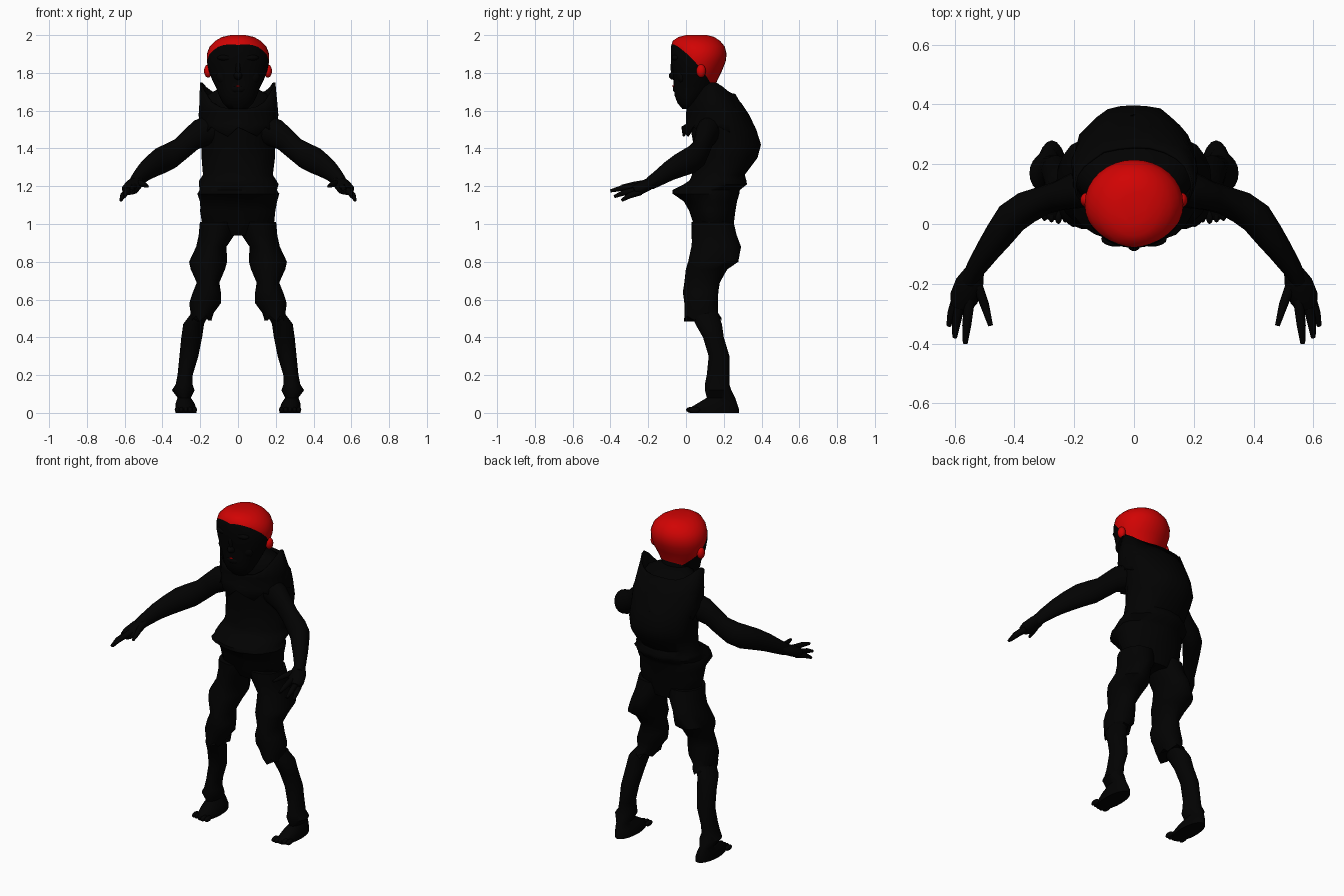
import bpy, bmesh, math, random
from mathutils import Vector

random.seed(4)
cube = bpy.data.objects.get("Cube")
if cube:
    bpy.data.objects.remove(cube, do_unlink=True)

UNIT = 0.01  # part sizes are given in hundredths
parts = []


def material(name, rgb):
    mat = bpy.data.materials.new(name)
    mat.use_nodes = True
    mat.diffuse_color = (*rgb, 1)
    shader = mat.node_tree.nodes["Principled BSDF"]
    shader.inputs["Base Color"].default_value = (*rgb, 1)
    shader.inputs["Roughness"].default_value = 0.9
    return mat


black = material("charcoal black", (0.0005, 0.0005, 0.0005))
red = material("cap red", (0.64, 0.001, 0.001))


def finish(name, bm, mats, mirror=False):
    """Turn a bmesh into a named object, optionally mirrored across x."""
    bmesh.ops.recalc_face_normals(bm, faces=bm.faces[:])
    mesh = bpy.data.meshes.new(name)
    bm.to_mesh(mesh)
    bm.free()
    obj = bpy.data.objects.new(name, mesh)
    bpy.context.collection.objects.link(obj)
    for mat in mats:
        mesh.materials.append(mat)
    if mirror:
        obj.modifiers.new("Mirror", "MIRROR")
    parts.append(obj)
    return obj


def bridge(bm, loops, capped=True):
    """Skin a list of vertex loops."""
    count = len(loops[0])
    for low, high in zip(loops, loops[1:]):
        for k in range(count):
            n = (k + 1) % count
            bm.faces.new((low[k], low[n], high[n], high[k]))
    if capped:
        bm.faces.new(loops[0][::-1])
        bm.faces.new(loops[-1])


def loft(rings, sides=24, rough=0.0, jag=0.0, capped=True, rim=None):
    """Stack horizontal ovals, each given as z, x range and y range."""
    bm = bmesh.new()
    loops = []
    for i, (z, x0, x1, y0, y1) in enumerate(rings):
        loop = []
        for k in range(sides):
            a = math.tau * k / sides
            c, s = math.cos(a), math.sin(a)
            wobble = 1 + random.uniform(-rough, rough)
            height = z
            if rim and i == len(rings) - 1:
                height = rim(c, s)
            if i == 0:
                height -= jag * (k % 3 - 1)
            loop.append(bm.verts.new(Vector((
                (x0 + x1) / 2 + c * wobble * (x1 - x0) / 2,
                (y0 + y1) / 2 + s * wobble * (y1 - y0) / 2,
                height)) * UNIT))
        loops.append(loop)
    bridge(bm, loops, capped)
    return bm


def wide(rows):
    """Rings centred on x, given as z, half width and y range."""
    return [(z, -w, w, y0, y1) for z, w, y0, y1 in rows]


def limb(name, path, sides=14, flat=1.0):
    """Tube along points that each carry a radius, mirrored."""
    bm = bmesh.new()
    points = [Vector(p[:3]) for p in path]
    loops = []
    for i, p in enumerate(points):
        along = points[min(i + 1, len(points) - 1)] - points[max(i - 1, 0)]
        side = along.cross(Vector((0, 0, 1))).normalized()
        up = side.cross(along).normalized()
        r = path[i][3]
        angles = [math.tau * k / sides for k in range(sides)]
        loops.append([bm.verts.new((p + r * (side * math.cos(a) + up * flat * math.sin(a))) * UNIT)
                      for a in angles])
    bridge(bm, loops)
    return finish(name, bm, [black], mirror=True)


def blob(name, centre, size, mat, mirror=False):
    bm = bmesh.new()
    bmesh.ops.create_uvsphere(bm, u_segments=16, v_segments=10, radius=1)
    for v in bm.verts:
        v.co = Vector([(c + s * t) * UNIT for c, s, t in zip(centre, size, v.co)])
    return finish(name, bm, [mat], mirror)


# Head, cut along slanted cap lines so the cap has a crisp edge
bm = loft(wide([
    (161, 5, -2, 4), (164, 8, -4.5, 7), (168, 10, -6, 11), (172, 11.5, -6.5, 15.5),
    (176, 13.5, -6.5, 16.5), (181, 15.5, -7, 19), (186, 16.5, -8, 21), (190, 16.5, -8, 21.5),
    (194, 15, -8, 20.5), (197, 12, -7, 18), (199, 8.5, -4, 15), (200, 4, 0, 11)]), 32)
cap_point, nape = Vector((0, -0.08, 1.95)), Vector((0, 0, 1.73))
left_slope, right_slope = Vector((-0.3, 1.1, 1)), Vector((0.3, 1.1, 1))
for co, no in ((cap_point, left_slope), (cap_point, right_slope), (nape, Vector((0, 0, 1)))):
    geom = bm.verts[:] + bm.edges[:] + bm.faces[:]
    bmesh.ops.bisect_plane(bm, geom=geom, plane_co=co, plane_no=no)
for f in bm.faces:
    mid = f.calc_center_median()
    slope = left_slope if mid.x > 0 else right_slope
    f.material_index = int((mid - cap_point).dot(slope) > 0 and mid.z > nape.z)
finish("head_and_cap", bm, [black, red])

# Face features
blob("nose", (0, -6.5, 178.5), (2.3, 2.6, 2.2), black)
blob("nose_bridge", (0, -6.5, 183), (1.4, 1.7, 5), black)
blob("brows", (6, -5, 188), (5, 2.6, 1.8), black, True)
blob("cheeks", (7, -2, 178), (4.5, 2.7, 4), black, True)
blob("lips", (0, -5, 171.5), (4, 2, 2.2), black)
blob("mouth_mark", (0, -6.6, 173), (1, 0.8, 0.4), red)
blob("ears", (15.8, 8, 181), (2.2, 2.5, 3.5), red, True)
finish("neck", loft(wide([(155, 9, 4, 20), (165, 8, 3, 18), (175, 9, 3, 16)])), [black])

# Hunched torso with a torn, flared waist
finish("torso", loft(wide([
    (94, 12, 7, 24), (100, 19, 4, 25), (107, 20, 2, 26), (112, 20.5, -1, 27),
    (116, 22, -7, 28), (118, 20.5, -7, 29), (121, 21, -1, 32), (123, 20, 2, 32),
    (126, 18.5, 3, 31), (135, 19.5, 4, 38), (142, 20, 4, 40), (150, 20, 3, 37.5),
    (158, 21, 3, 33), (164, 19, 4, 29), (169, 15, 5, 24), (172, 9, 8, 18)]),
    28, rough=0.03), [black])

# Ragged mantle whose rim rises to points at the shoulders
mantle = finish("shoulder_mantle", loft(wide([
    (149, 21, -2, 36.5), (153, 21, 0, 35.5), (160, 21, 0, 31.5), (166, 20, 0, 26)]),
    rough=0.025, jag=2.5, capped=False,
    rim=lambda c, s: 165 + 10 * abs(c) ** 4 + 4 * s), [black])
mantle.modifiers.new("Cloth", "SOLIDIFY").thickness = 0.008

# Baggy torn trousers
finish("trousers", loft([
    (50, 14, 25, -1, 19), (53, 13, 25, -1, 17), (58, 9, 26, -1, 17),
    (64, 9, 24, -2, 17), (69, 10, 22, -1, 18), (76, 7, 25, 0, 22),
    (80, 6, 26, 1, 28), (88, 6, 22, 3, 29), (94, 2, 21, 3, 27), (101, 0.5, 20, 3, 25)],
    18, rough=0.03, jag=1.5), [black], True)

# Shins running down into bare feet
finish("shins_and_feet", loft([
    (0, 22, 33, 2, 28), (2, 22, 33, 1, 28), (5, 23, 33, 6, 27), (8, 25, 32, 11, 26),
    (12, 23, 35, 10, 24), (15, 24, 33, 10, 23), (20, 24, 32, 11, 23),
    (30, 21, 31, 12, 23), (40, 19, 30, 9, 20), (47, 18, 29, 5, 19), (55, 14, 23, 2, 16)],
    20), [black], True)
for i in range(5):
    blob("toe", (23 + 2.3 * i, 3 + abs(i - 1) * 0.5, 1.6), (1.3, 3, 1.6), black, True)

# Arms reaching forward and out, deeper than wide and full below the elbow
limb("arms", [(14, 13, 150, 6.5), (20, 11, 148, 6), (25, 9.5, 144.5, 5), (30, 8, 140, 4.8),
              (36, 5.5, 136, 5.5), (41, 2, 133.5, 5.6), (45, -3.5, 131, 5), (49, -9, 128, 4.2),
              (53, -15, 124, 3.3), (55, -19, 121.5, 2.8)], flat=1.25)
limb("palms", [(53, -15, 124, 3), (55, -20, 121, 4.8), (57, -25, 118.5, 4.8),
               (58, -28, 117.5, 3.4)], flat=0.65)
fingers = [((53, -19, 122), (50, -27, 121), (48, -34, 120)),
           ((55, -25, 120), (56, -34, 119), (56.5, -40, 117.5)),
           ((58, -26, 118), (59.5, -33, 116.5), (60, -38, 114.5)),
           ((59, -24, 117), (61, -30, 115), (62, -34, 112.5))]
for base, knuckle, tip in fingers:
    limb("finger", [(*base, 1.8), (*knuckle, 1.5), (*tip, 0.8)], 8)

# Smooth the rounded forms while keeping torn edges crisp
bpy.ops.object.select_all(action="DESELECT")
for obj in parts:
    obj.select_set(True)
bpy.context.view_layer.objects.active = parts[0]
bpy.ops.object.shade_smooth_by_angle(angle=math.radians(50))
